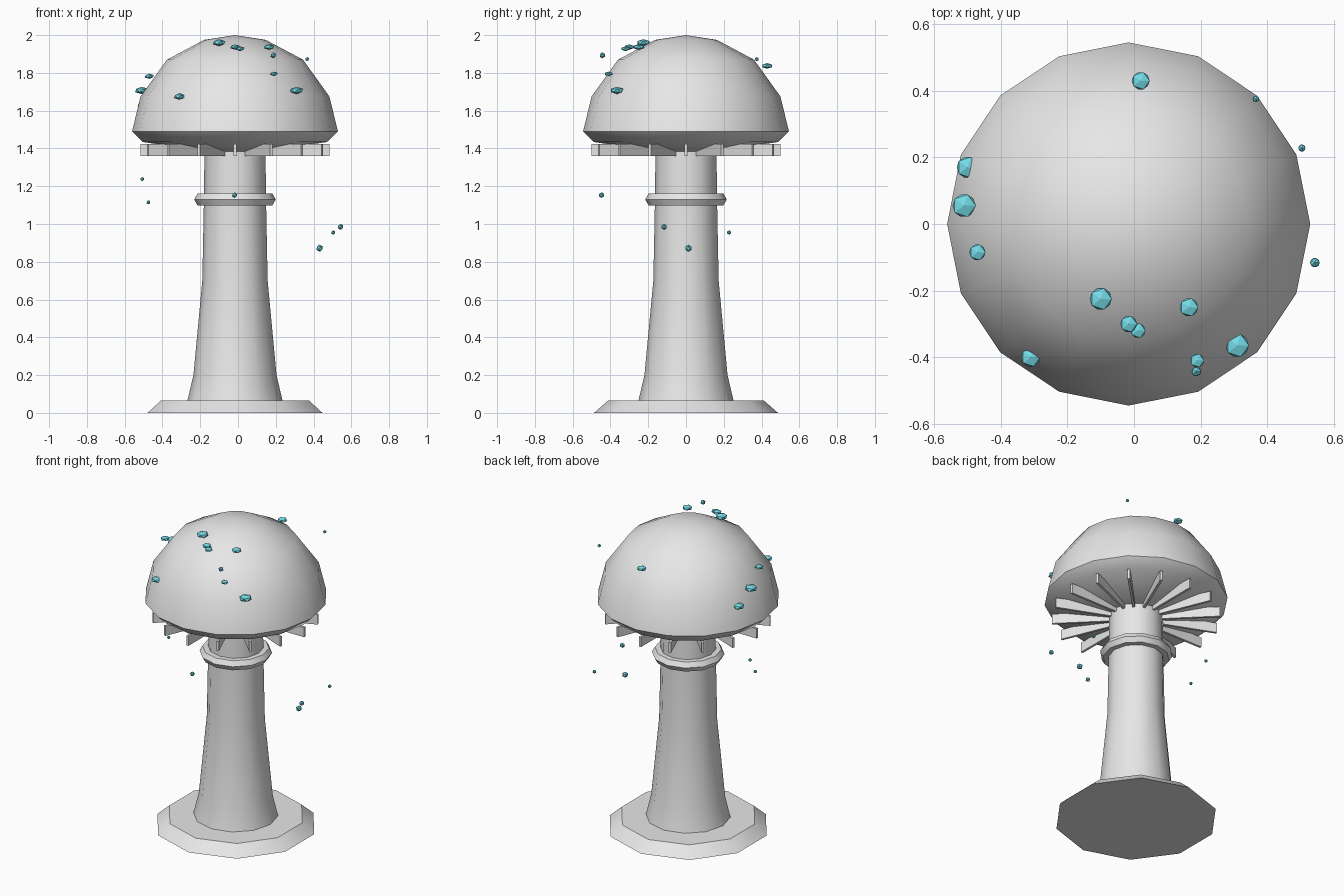
import bpy, bmesh, math
from mathutils import Matrix, Vector

cube = bpy.data.objects.get("Cube")
if cube:
    bpy.data.objects.remove(cube, do_unlink=True)

AXIS_X = -0.016  # the mushroom stands slightly off centre


def make_material(name, rgb):
    mat = bpy.data.materials.new(name)
    mat.use_nodes = True
    mat.diffuse_color = (*rgb, 1)
    mat.node_tree.nodes["Principled BSDF"].inputs["Base Color"].default_value = (*rgb, 1)
    return mat


grey = make_material("pale grey", (0.8, 0.8, 0.8))
teal = make_material("glowing teal", (0.2, 0.8, 0.9))


def finish(bm, name, mat, location, smooth=True):
    bmesh.ops.recalc_face_normals(bm, faces=bm.faces[:])
    mesh = bpy.data.meshes.new(name)
    bm.to_mesh(mesh)
    bm.free()
    mesh.materials.append(mat)
    obj = bpy.data.objects.new(name, mesh)
    obj.location = location
    bpy.context.collection.objects.link(obj)
    if smooth:
        bpy.ops.object.select_all(action='DESELECT')
        obj.select_set(True)
        bpy.context.view_layer.objects.active = obj
        bpy.ops.object.shade_smooth_by_angle(angle=math.radians(40))
    return obj


def lathe(name, profile, sides, closed=False):
    """Turn (radius, height) points round the axis, one vertex facing the front."""
    bm = bmesh.new()
    rings = []
    for r, z in profile:
        if r == 0:
            rings.append([bm.verts.new((0, 0, z))] * sides)
            continue
        angles = [math.tau * i / sides - math.pi / 2 for i in range(sides)]
        rings.append([bm.verts.new((r * math.cos(a), r * math.sin(a), z)) for a in angles])
    pairs = list(zip(rings, rings[1:]))
    if closed:
        pairs.append((rings[-1], rings[0]))
    for low, high in pairs:
        for i in range(sides):
            j = (i + 1) % sides
            corners = dict.fromkeys([low[i], low[j], high[j], high[i]])
            bm.faces.new(list(corners))
    if not closed:
        for ring in (rings[0], rings[-1]):
            if ring[0] is not ring[1]:
                bm.faces.new(ring)
    return finish(bm, name, grey, (AXIS_X, 0, 0))


# Base, stem and cap
lathe("base", [(0.487, 0), (0.413, 0.065)], 10)
lathe("stem", [(0.253, 0.06), (0.22, 0.2), (0.173, 0.7), (0.165, 1.1), (0.161, 1.42)], 12)
lathe("cap", [(0, 1.36), (0.487, 1.434), (0.545, 1.49), (0.5, 1.675),
              (0.36, 1.87), (0.163, 1.975), (0, 2.0)], 16)

# Ring round the stem, hexagonal in section
section = [(0.18 + 0.036 * math.cos(math.tau * k / 6),
            1.13 + 0.036 * math.sin(math.tau * k / 6)) for k in range(6)]
lathe("stem_ring", section, 12, closed=True)

# Gills under the cap
bm = bmesh.new()
inner, outer = 0.1, 0.5
for i in range(16):
    place = (Matrix.Rotation(math.tau * i / 16, 4, 'Z')
             @ Matrix.Translation(((inner + outer) / 2, 0, 1.392))
             @ Matrix.Diagonal((outer - inner, 0.015, 0.064, 1)))
    bmesh.ops.create_cube(bm, size=1, matrix=place)
finish(bm, "gills", grey, (AXIS_X, 0, 0), smooth=False)


def add_blobs(name, blobs, flatten):
    for n, (x, y, z, r) in enumerate(blobs, 1):
        bm = bmesh.new()
        bmesh.ops.create_icosphere(bm, subdivisions=1, radius=r,
                                   matrix=Matrix.Diagonal((1, 1, flatten, 1)))
        finish(bm, f"{name}_{n}", teal, Vector((x, y, z)), smooth=False)


# Flattened spots on the cap
add_blobs("cap_spot", [
    (-0.10, -0.225, 1.96, 0.037), (-0.016, -0.30, 1.937, 0.028),
    (0.012, -0.32, 1.928, 0.025), (0.165, -0.25, 1.937, 0.031),
    (0.31, -0.365, 1.707, 0.039), (0.19, -0.41, 1.795, 0.023),
    (-0.31, -0.40, 1.675, 0.032), (-0.47, -0.085, 1.782, 0.027),
    (-0.51, 0.055, 1.707, 0.039), (-0.50, 0.17, 1.63, 0.036),
    (0.02, 0.43, 1.837, 0.03)], 0.5)

# Spores drifting round the mushroom
add_blobs("spore", [
    (0.187, -0.443, 1.893, 0.016), (0.366, 0.375, 1.873, 0.011),
    (0.504, 0.228, 0.955, 0.012), (0.543, -0.116, 0.985, 0.016),
    (0.432, 0.013, 0.872, 0.019), (-0.018, -0.447, 1.153, 0.015),
    (0.125, -0.24, 1.412, 0.015), (-0.507, 0.06, 1.238, 0.011),
    (-0.474, -0.04, 1.115, 0.011)], 1)
